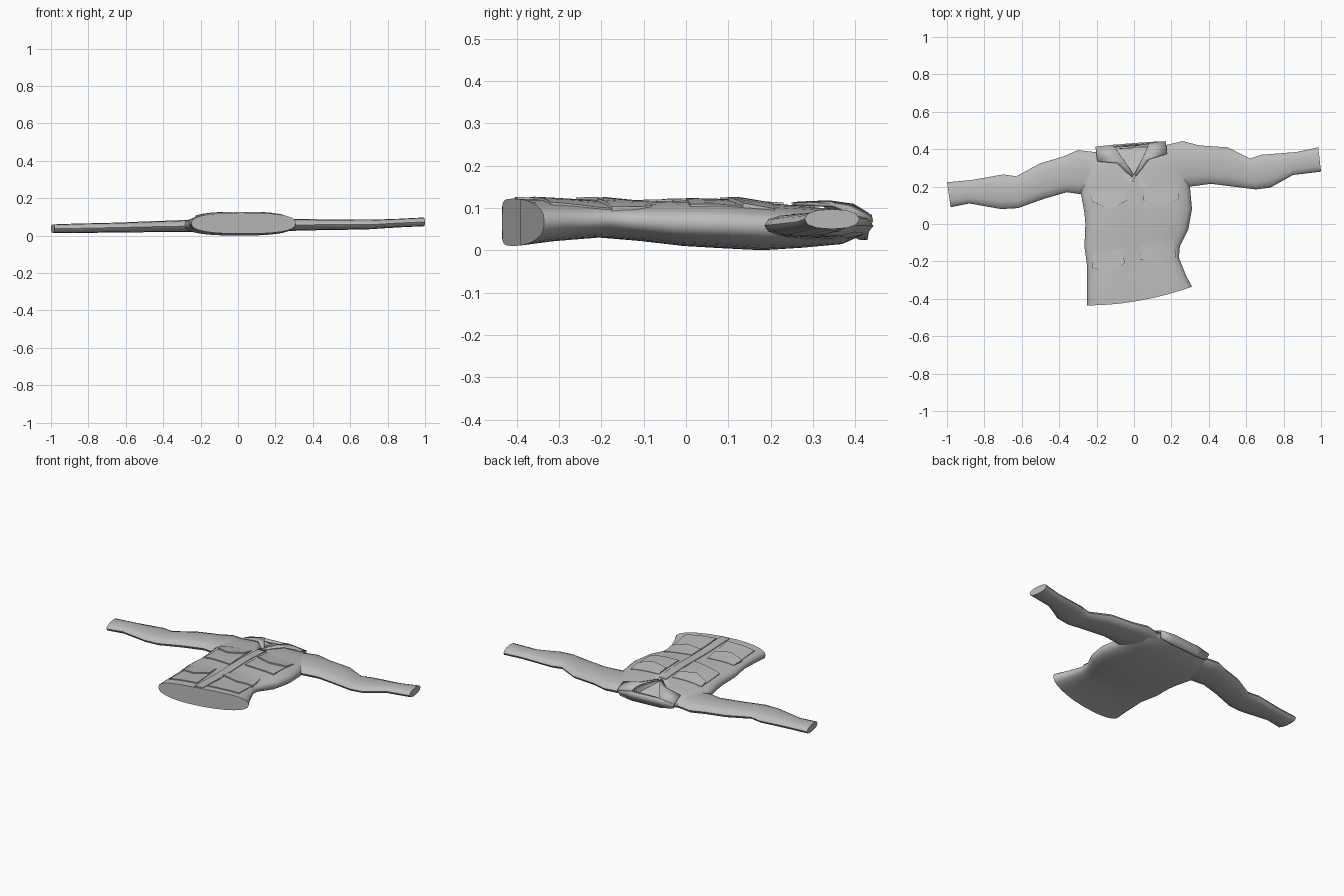
import bpy, bmesh, math
from mathutils import Vector
from mathutils.bvhtree import BVHTree

cube = bpy.data.objects.get("Cube")
if cube:
    bpy.data.objects.remove(cube, do_unlink=True)

cloth = bpy.data.materials.new("grey_cloth")
cloth.use_nodes = True
cloth.diffuse_color = (0.5, 0.5, 0.5, 1)
cloth.node_tree.nodes["Principled BSDF"].inputs["Base Color"].default_value = cloth.diffuse_color


def finish(bm, name, angle=45):
    bmesh.ops.recalc_face_normals(bm, faces=bm.faces)
    mesh = bpy.data.meshes.new(name)
    bm.to_mesh(mesh)
    bm.free()
    obj = bpy.data.objects.new(name, mesh)
    bpy.context.collection.objects.link(obj)
    mesh.materials.append(cloth)
    bpy.ops.object.select_all(action="DESELECT")
    obj.select_set(True)
    bpy.context.view_layer.objects.active = obj
    bpy.ops.object.shade_smooth_by_angle(angle=math.radians(angle))
    return obj


def tube(name, stations, sides, power):
    """Loft flattened rings; station = edge a, edge b, bow in y, low z, high z."""
    bm = bmesh.new()
    rings = []
    for ax, ay, bx, by, bow, lo, hi in stations:
        ring = []
        for i in range(sides):
            t = math.tau * i / sides
            c, s = math.cos(t), math.sin(t)
            u = math.copysign(abs(c) ** (2 / power), c)
            v = math.copysign(abs(s) ** (2 / power), s)
            p = Vector((ax, ay)).lerp(Vector((bx, by)), (1 + u) / 2)
            ring.append(bm.verts.new((p.x, p.y + bow * (1 - u * u),
                                      (lo + hi) / 2 + v * (hi - lo) / 2)))
        rings.append(ring)
    for r, q in zip(rings, rings[1:]):
        for i in range(sides):
            j = (i + 1) % sides
            bm.faces.new((r[i], r[j], q[j], q[i]))
    bm.faces.new(rings[0])
    bm.faces.new(rings[-1])
    return finish(bm, name)


# Torso, from hem to neck
torso = tube("torso", [
    (-.25, -.435, .31, -.335, -.025, .01, .122),
    (-.25, -.36, .28, -.28, -.01, .02, .12),
    (-.25, -.23, .24, -.18, 0, .03, .115),
    (-.265, -.12, .245, -.12, .01, .022, .115),
    (-.26, 0, .29, -.03, .01, .01, .118),
    (-.265, .06, .31, .08, .01, .005, .118),
    (-.285, .17, .30, .19, 0, 0, .112),
    (-.27, .27, .28, .30, -.01, .006, .105),
    (-.25, .355, .26, .39, -.01, .014, .095),
    (-.2, .385, .18, .42, .01, .035, .078)], 28, 2.6)

# Sleeves, from shoulder to cuff
tube("right_sleeve", [
    (-.17, .38, -.2, .16, 0, .02, .088),
    (-.3, .395, -.29, .16, 0, .018, .083),
    (-.38, .36, -.36, .17, 0, .018, .08),
    (-.5, .325, -.48, .135, 0, .018, .076),
    (-.63, .255, -.62, .085, 0, .017, .07),
    (-.7, .265, -.71, .08, 0, .016, .068),
    (-.87, .235, -.88, .11, 0, .013, .064),
    (-1, .223, -.98, .09, 0, .014, .06)], 12, 2.3)
tube("left_sleeve", [
    (.16, .42, .2, .19, 0, .02, .09),
    (.26, .443, .3, .2, 0, .025, .09),
    (.35, .42, .41, .215, 0, .028, .088),
    (.5, .41, .53, .2, 0, .03, .086),
    (.62, .35, .65, .185, 0, .032, .085),
    (.68, .37, .73, .195, 0, .034, .085),
    (.87, .385, .85, .262, 0, .044, .09),
    (.985, .41, 1, .28, 0, .05, .097)], 12, 2.3)

depsgraph = bpy.context.evaluated_depsgraph_get()
surface = BVHTree.FromObject(torso, depsgraph)


def height(x, y):
    hit = surface.ray_cast(Vector((x, y, 1)), Vector((0, 0, -1)))[0]
    return hit.z if hit else .06


def patch(name, top, bottom, lift_top, lift_bottom, rows=6, split=4):
    """Raised cloth panel laid over the torso between two edge lines."""
    def refine(line):
        pts = [Vector(p) for p in line]
        out = [a.lerp(b, k / split) for a, b in zip(pts, pts[1:]) for k in range(split)]
        return out + [pts[-1]]
    bm = bmesh.new()
    top, bottom = refine(top), refine(bottom)
    grid = []
    for r in range(rows + 1):
        f = r / rows
        row = []
        for a, b in zip(top, bottom):
            p = a.lerp(b, f)
            z = height(p.x, p.y) + lift_top + (lift_bottom - lift_top) * f
            row.append(bm.verts.new((p.x, p.y, z)))
        grid.append(row)
    for r, q in zip(grid, grid[1:]):
        for i in range(len(r) - 1):
            bm.faces.new((r[i], r[i + 1], q[i + 1], q[i]))
    # Skirt sinks the border into the torso
    rim = [e for e in bm.edges if e.is_boundary]
    new = bmesh.ops.extrude_edge_only(bm, edges=rim)["geom"]
    for v in new:
        if isinstance(v, bmesh.types.BMVert):
            v.co.z = height(v.co.x, v.co.y) - .003
    return finish(bm, name, 35)


# Pockets: bag line top / bottom, then flap tip line
pockets = {
    "right_chest": ([(-.23, .175), (-.13, .18), (-.04, .19)],
                    [(-.22, -.02), (-.12, -.035), (-.025, -.045)],
                    [(-.225, .12), (-.13, .08), (-.04, .125)]),
    "left_chest": ([(.05, .2), (.14, .205), (.24, .21)],
                   [(.05, 0), (.14, 0), (.24, .01)],
                   [(.05, .125), (.15, .1), (.24, .135)]),
    "right_hip": ([(-.22, -.16), (-.14, -.145), (-.06, -.13)],
                  [(-.21, -.38), (-.12, -.375), (-.03, -.365)],
                  [(-.225, -.235), (-.13, -.26), (-.05, -.21)]),
    "left_hip": ([(.04, -.11), (.12, -.095), (.21, -.08)],
                 [(.04, -.36), (.13, -.345), (.23, -.32)],
                 [(.03, -.19), (.14, -.21), (.225, -.175)]),
}
for name, (top, bottom, tip) in pockets.items():
    patch(name + "_pocket", top, bottom, .001, .006)
    patch(name + "_flap", top, tip, .003, .011, 3)

# Button strip down the front
patch("front_placket", [(-.022, .23), (.028, .23)], [(-.02, -.405), (.035, -.4)],
      .004, .004, 16, 2)

# Neck opening sunk into the torso
bm = bmesh.new()
low = [bm.verts.new(p) for p in ((0, .24, .104), (.085, .41, .045), (-.105, .4, .045))]
high = [bm.verts.new(p) for p in ((0, .24, .2), (.085, .41, .2), (-.105, .4, .2))]
bm.faces.new(low)
bm.faces.new(high)
for i in range(3):
    j = (i + 1) % 3
    bm.faces.new((low[i], low[j], high[j], high[i]))
cutter = finish(bm, "neck_cutter")
cutter.hide_render = True
cut = torso.modifiers.new("neck", "BOOLEAN")
cut.operation, cut.solver, cut.object = "DIFFERENCE", "EXACT", cutter
bpy.context.view_layer.objects.active = torso
bpy.ops.object.modifier_apply(modifier="neck")
bpy.data.objects.remove(cutter, do_unlink=True)


def sheet(name, first, second, thickness):
    """Thin cloth strip between two 3D lines."""
    bm = bmesh.new()
    a = [bm.verts.new(p) for p in first]
    b = [bm.verts.new(p) for p in second]
    for i in range(len(a) - 1):
        bm.faces.new((a[i], a[i + 1], b[i + 1], b[i]))
    obj = finish(bm, name, 30)
    solid = obj.modifiers.new("cloth", "SOLIDIFY")
    solid.thickness = thickness
    solid.offset = 0


# Collar wings and standing back band
sheet("right_collar",
      [(-.003, .265, .111), (-.05, .335, .114), (-.085, .385, .106), (-.11, .42, .085)],
      [(-.01, .25, .109), (-.09, .325, .107), (-.195, .335, .094), (-.205, .41, .07)], .008)
sheet("left_collar",
      [(.003, .265, .111), (.04, .34, .114), (.065, .395, .106), (.08, .43, .085)],
      [(.01, .255, .109), (.08, .345, .107), (.175, .375, .096), (.17, .44, .07)], .008)
sheet("back_collar",
      [(-.205, .41, .07), (-.11, .42, .085), (.08, .435, .085), (.17, .438, .07)],
      [(-.19, .395, .035), (-.11, .41, .025), (.08, .425, .025), (.16, .425, .035)], .008)
